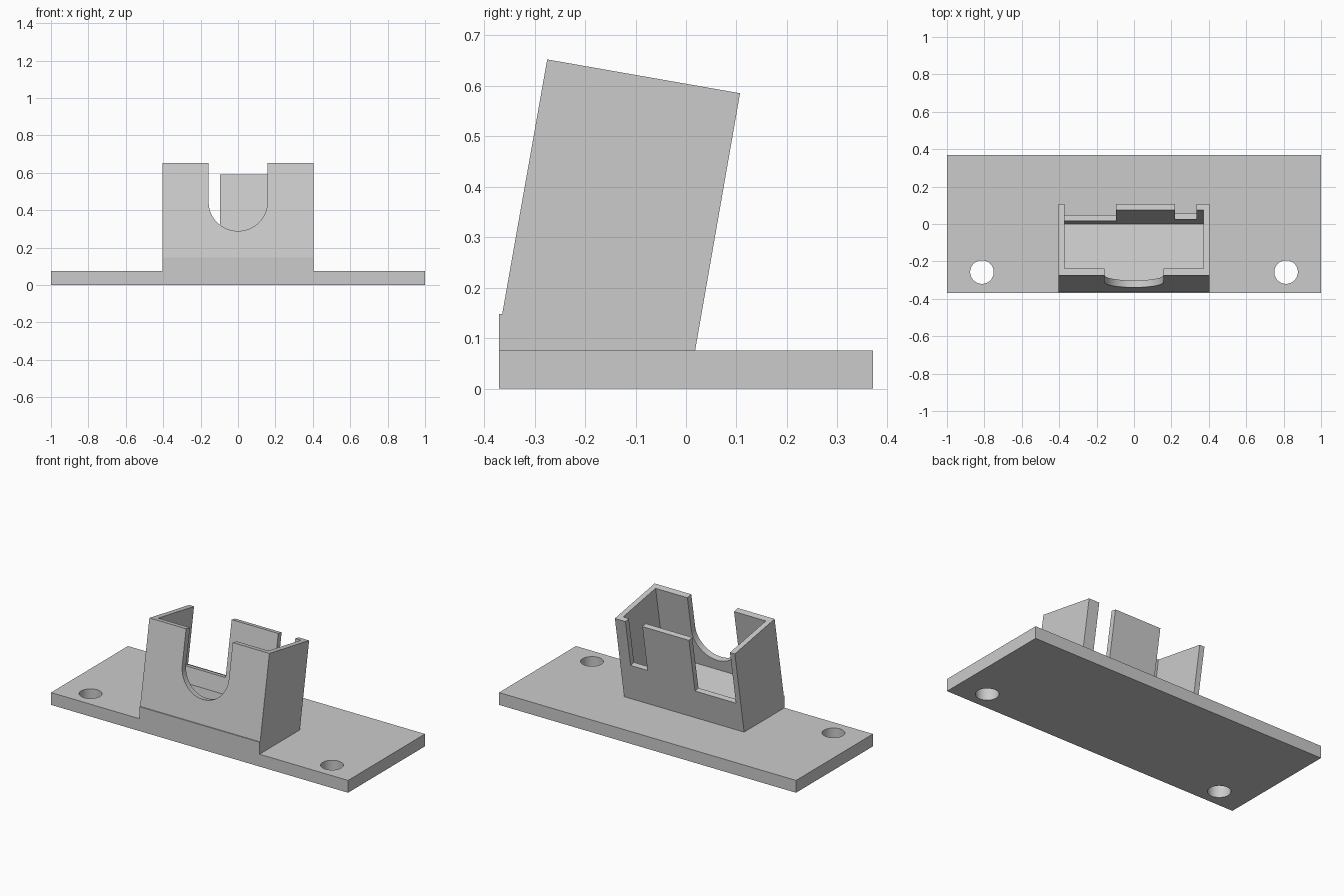
import bpy
import bmesh
from math import pi, sin, cos, radians
from mathutils import Matrix

cube = bpy.data.objects.get("Cube")
if cube:
    bpy.data.objects.remove(cube, do_unlink=True)

GREY = (0.6, 0.6, 0.6, 1)
mat = bpy.data.materials.new("matte grey")
mat.use_nodes = True
mat.diffuse_color = GREY
mat.node_tree.nodes["Principled BSDF"].inputs["Base Color"].default_value = GREY


def extrude(name, points, depth, matrix=Matrix()):
    """Closed prism: outline points extruded along the depth vector."""
    bm = bmesh.new()
    face = bm.faces.new([bm.verts.new(p) for p in points])
    new = bmesh.ops.extrude_face_region(bm, geom=[face])["geom"]
    bmesh.ops.translate(bm, vec=depth, verts=[g for g in new if isinstance(g, bmesh.types.BMVert)])
    bmesh.ops.recalc_face_normals(bm, faces=bm.faces)
    bm.transform(matrix)
    mesh = bpy.data.meshes.new(name)
    bm.to_mesh(mesh)
    bm.free()
    mesh.materials.append(mat)
    obj = bpy.data.objects.new(name, mesh)
    bpy.context.collection.objects.link(obj)
    return obj


def box(name, x, y, z, matrix=Matrix()):
    outline = [(x[0], y[0], z[0]), (x[1], y[0], z[0]), (x[1], y[1], z[0]), (x[0], y[1], z[0])]
    return extrude(name, outline, (0, 0, z[1] - z[0]), matrix)


def cut(target, cutters):
    """Subtract each cutter, then discard it."""
    bpy.context.view_layer.objects.active = target
    for cutter in cutters:
        cutter.hide_render = True
        mod = target.modifiers.new("cut", 'BOOLEAN')
        mod.operation = 'DIFFERENCE'
        mod.solver = 'EXACT'
        mod.object = cutter
        bpy.ops.object.modifier_apply(modifier=mod.name)
        bpy.data.objects.remove(cutter, do_unlink=True)


def arc(cx, cz, y, r, start, end, n):
    steps = [start + (end - start) * i / n for i in range(n + 1)]
    return [(cx + r * cos(a), y, cz + r * sin(a)) for a in steps]


# Base plate with two screw holes
PLATE = 0.075
plate = box("base_plate", (-1, 1), (-0.37, 0.37), (0, PLATE))
holes = []
for side in (-1, 1):
    ring = arc(side * 0.813, -0.257, 0, 0.063, 0, 2 * pi, 48)[:-1]
    ring = [(x, z, -0.1) for x, y, z in ring]
    holes.append(extrude("hole_cutter", ring, (0, 0, 0.3)))
cut(plate, holes)

# Holder body: leaning side profile with a small upright step at the front
HALF, WALL = 0.404, 0.033
profile = [(-0.275, 0.652), (0.107, 0.585), (0.018, PLATE),
           (-0.37, PLATE), (-0.37, 0.148), (-0.364, 0.148)]
holder = extrude("leaning_holder", [(-HALF, y, z) for y, z in profile], (2 * HALF, 0, 0))

# Cutters live in the leaning frame: origin at the top front edge
lean = Matrix.Translation((0, -0.275, 0.652)) @ Matrix.Rotation(radians(-10), 4, 'X')
inner, top = HALF - WALL, 0.15
pocket = box("pocket_cutter", (-inner, inner), (0.038, 0.388 - WALL), (-0.432, top), lean)

# Round-bottomed slot in the front wall
R = 0.157
outline = [(R, -0.1, top), (-R, -0.1, top)] + arc(0, -0.212, -0.1, R, pi, 2 * pi, 32)
slot = extrude("slot_cutter", outline, (0, 0.25, 0), lean)

# Two notches in the back wall, leaving a tab and a corner post
wide_notch = box("wide_notch_cutter", (-inner, -0.095), (0.3, 0.5), (-0.335, top), lean)
narrow_notch = box("narrow_notch_cutter", (0.219, 0.333), (0.3, 0.5), (-0.29, top), lean)
cut(holder, [pocket, slot, wide_notch, narrow_notch])

# Smooth round cuts, crisp edges
for obj in (plate, holder):
    bpy.ops.object.select_all(action='DESELECT')
    obj.select_set(True)
    bpy.context.view_layer.objects.active = obj
    bpy.ops.object.shade_smooth_by_angle(angle=radians(30))
